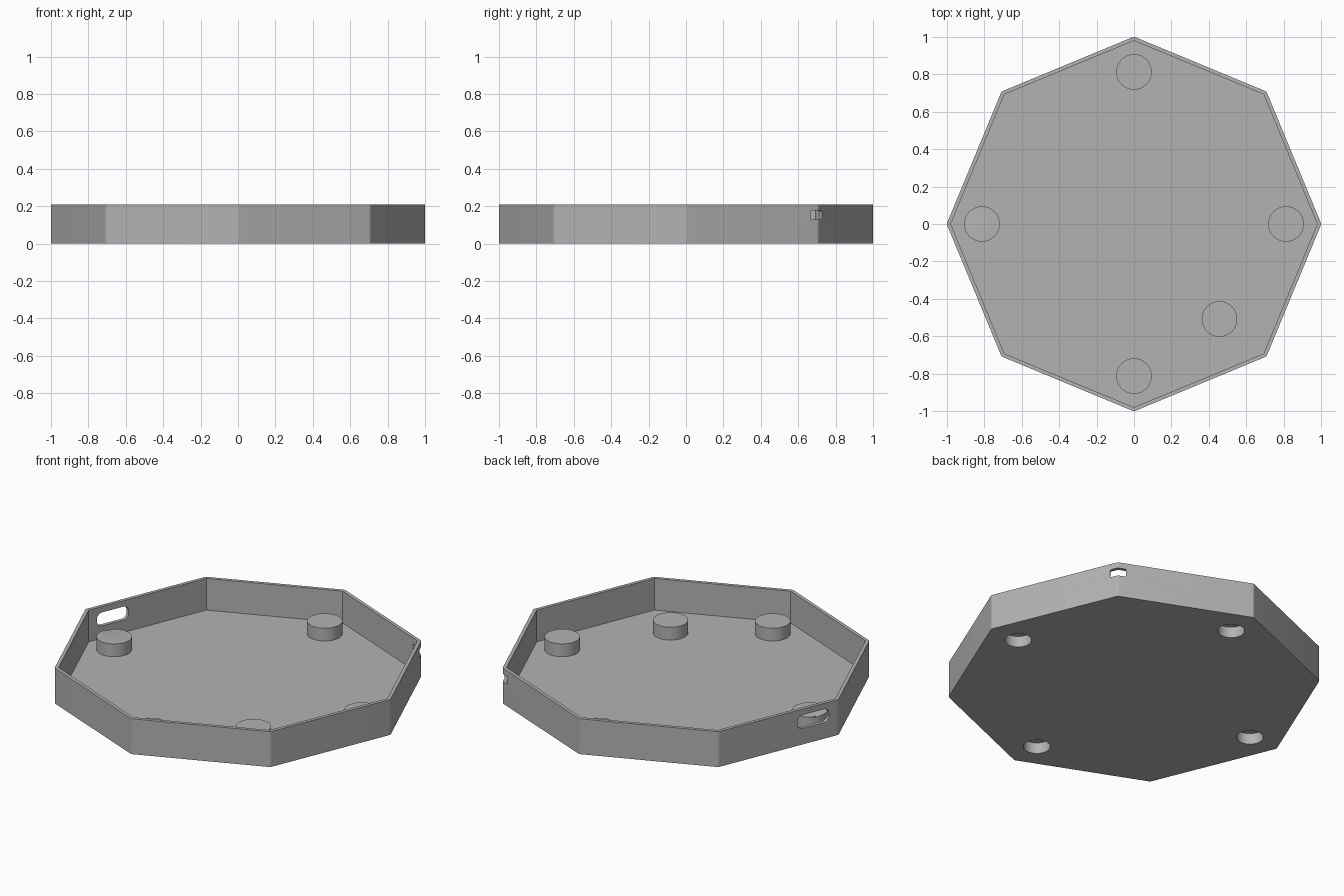
import bpy, bmesh
from math import sin, cos, pi, radians
from mathutils import Matrix, Vector

cube = bpy.data.objects.get("Cube")
if cube:
    bpy.data.objects.remove(cube, do_unlink=True)

HEIGHT, FLOOR, WALL = 0.21, 0.022, 0.02
INNER = 1 - WALL
PEG_TOP, PEG_R, HOLE_R, HOLE_TOP = 0.098, 0.095, 0.072, 0.065
PEG_DIST = 0.813

grey = bpy.data.materials.new("plain grey")
grey.use_nodes = True
COLOUR = (0.45, 0.45, 0.45, 1)
grey.diffuse_color = COLOUR
grey.node_tree.nodes["Principled BSDF"].inputs["Base Color"].default_value = COLOUR


def prism(name, outline, z0, z1, matrix=Matrix()):
    """Solid extruded along z from a counter-clockwise outline."""
    bm = bmesh.new()
    face = bm.faces.new([bm.verts.new((x, y, z0)) for x, y in outline])
    top = bmesh.ops.extrude_face_region(bm, geom=[face])["geom"]
    bmesh.ops.translate(bm, vec=(0, 0, z1 - z0),
                        verts=[g for g in top if isinstance(g, bmesh.types.BMVert)])
    bmesh.ops.recalc_face_normals(bm, faces=bm.faces)
    bm.transform(matrix)
    mesh = bpy.data.meshes.new(name)
    bm.to_mesh(mesh)
    bm.free()
    mesh.materials.append(grey)
    obj = bpy.data.objects.new(name, mesh)
    bpy.context.collection.objects.link(obj)
    return obj


def rounded(corners, radius, steps):
    """Outline around a ring of corner centres, with an arc at each one."""
    n = len(corners)
    points = []
    for i, (x, y) in enumerate(corners):
        edge = Vector(corners[i]) - Vector(corners[i - 1])
        following = Vector(corners[(i + 1) % n]) - edge - Vector(corners[i - 1])
        start = Vector((edge.y, -edge.x)).normalized()
        turn = -edge.angle_signed(following)
        for s in range(steps + 1):
            a = turn * s / steps
            points.append((x + radius * (start.x * cos(a) - start.y * sin(a)),
                           y + radius * (start.x * sin(a) + start.y * cos(a))))
    return points


def circle(x, y, radius, n=48):
    return [(x + radius * cos(2 * pi * i / n), y + radius * sin(2 * pi * i / n))
            for i in range(n)]


def combine(target, tool, operation):
    """Boolean the tool into the target and discard the tool."""
    mod = target.modifiers.new("cut", 'BOOLEAN')
    mod.operation, mod.solver, mod.object = operation, 'EXACT', tool
    bpy.context.view_layer.objects.active = target
    bpy.ops.object.modifier_apply(modifier=mod.name)
    bpy.data.objects.remove(tool, do_unlink=True)


def slot(point, angle, width, height, radius):
    """Rounded cutter through the wall, facing outward at the given angle."""
    w, h = width / 2 - radius, height / 2 - radius
    outline = rounded([(-w, -h), (w, -h), (w, h), (-w, h)], radius, 6)
    # local x runs along the wall, local y is up, local z points outward
    out = Vector((cos(angle), sin(angle), 0))
    along = Vector((-out.y, out.x, 0))
    basis = Matrix((along, (0, 0, 1), out)).transposed().to_4x4()
    return prism("slot_cutter", outline, -0.08, 0.08, Matrix.Translation(point) @ basis)


# Octagonal tray with rounded outer corners and sharp inner corners
octagon = [(INNER * cos(i * pi / 4), INNER * sin(i * pi / 4)) for i in range(8)]
tray = prism("octagonal_tray", rounded(octagon, WALL, 6), 0, HEIGHT)
combine(tray, prism("cavity_cutter", octagon, FLOOR, HEIGHT + 0.1), 'DIFFERENCE')

# Four hollow pegs near the corners, plus one solid peg
hollow = [(PEG_DIST * cos(i * pi / 2), PEG_DIST * sin(i * pi / 2)) for i in range(4)]
for x, y in hollow + [(0.457, -0.508)]:
    combine(tray, prism("peg", circle(x, y, PEG_R), FLOOR / 2, PEG_TOP), 'UNION')
for x, y in hollow:
    combine(tray, prism("hole_cutter", circle(x, y, HOLE_R), -0.1, HOLE_TOP), 'DIFFERENCE')

# Wide slot in one wall, small slot through one corner
combine(tray, slot((-0.93, 0.145, 0.135), radians(157.5), 0.2, 0.08, 0.032), 'DIFFERENCE')
combine(tray, slot((0.7, 0.7, 0.152), radians(45), 0.085, 0.047, 0.006), 'DIFFERENCE')

# Smooth curves, sharp edges
bpy.ops.object.select_all(action='DESELECT')
tray.select_set(True)
bpy.context.view_layer.objects.active = tray
bpy.ops.object.shade_smooth_by_angle(angle=radians(30))
